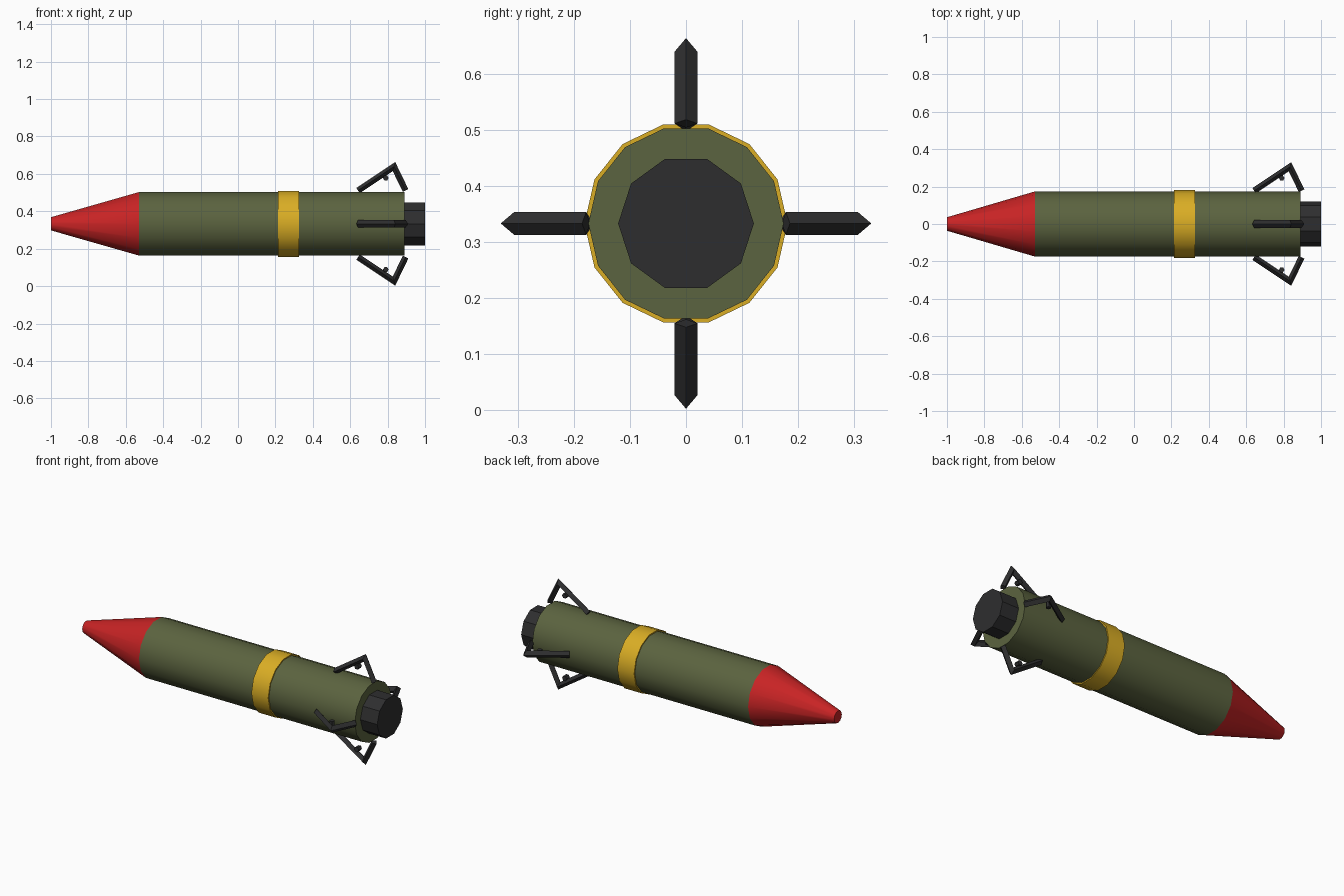
import bpy, bmesh
from math import sin, cos, tau, pi
from mathutils import Vector, Matrix

cube = bpy.data.objects.get("Cube")
if cube:
    bpy.data.objects.remove(cube, do_unlink=True)

AXIS_Z = 0.333  # height of the long axis


def material(name, rgb):
    m = bpy.data.materials.new(name)
    m.use_nodes = True
    m.diffuse_color = (*rgb, 1)
    m.node_tree.nodes["Principled BSDF"].inputs["Base Color"].default_value = (*rgb, 1)
    return m


RED = material("red", (0.58, 0.017, 0.018))
GREEN = material("olive green", (0.105, 0.125, 0.05))
YELLOW = material("yellow", (0.70, 0.42, 0.018))
DARK = material("dark grey", (0.027, 0.027, 0.028))


def finish(name, bm, mat, smooth=False):
    bmesh.ops.recalc_face_normals(bm, faces=bm.faces)
    mesh = bpy.data.meshes.new(name)
    bm.to_mesh(mesh)
    bm.free()
    mesh.materials.append(mat)
    obj = bpy.data.objects.new(name, mesh)
    obj.location.z = AXIS_Z
    bpy.context.collection.objects.link(obj)
    if smooth:
        bpy.ops.object.select_all(action="DESELECT")
        obj.select_set(True)
        bpy.context.view_layer.objects.active = obj
        bpy.ops.object.shade_smooth_by_angle(angle=pi / 6)
    return obj


def skin(bm, rings):
    """Bridge successive rings of points and cap both ends."""
    loops = [[bm.verts.new(p) for p in ring] for ring in rings]
    n = len(loops[0])
    for a, b in zip(loops, loops[1:]):
        for i in range(n):
            j = (i + 1) % n
            bm.faces.new((a[i], a[j], b[j], b[i]))
    bm.faces.new(loops[0])
    bm.faces.new(loops[-1])


def drum(name, sides, profile, mat):
    """Turned part along x from (x, radius) pairs."""
    bm = bmesh.new()
    skin(bm, [[(x, r * cos(tau * i / sides), r * sin(tau * i / sides))
               for i in range(sides)] for x, r in profile])
    return finish(name, bm, mat, True)


# Main body, nose, band and tail nozzle
drum("body", 14, [(-0.53, 0.174), (0.89, 0.174)], GREEN)
drum("nose_cone", 14, [(-1.0, 0.036), (-0.53, 0.174)], RED)
drum("band", 14, [(0.215, 0.181), (0.325, 0.181)], YELLOW)
drum("nozzle", 10, [(0.88, 0.121), (1.0, 0.121)], DARK)

# Bent fin frame: diamond bar swept along a mitred path in the x-z plane
PATH = [Vector((0.642, 0, 0.178)), Vector((0.834, 0, 0.306)), Vector((0.896, 0, 0.178))]
HALF_WIDTH, HALF_DEPTH = 0.0205, 0.0165


def fin_rings():
    dirs = [(b - a).normalized() for a, b in zip(PATH, PATH[1:])]
    normals = [Vector((-d.z, 0, d.x)) for d in dirs]
    mitre = (normals[0] + normals[1]).normalized()
    offsets = [normals[0], mitre / mitre.dot(normals[0]), normals[1]]
    side = Vector((0, HALF_WIDTH, 0))
    return [[p + o * HALF_DEPTH, p + side, p - o * HALF_DEPTH, p - side]
            for p, o in zip(PATH, offsets)]


def peg_rings():
    return [[(0.79 + 0.015 * cos(tau * i / 6), y, 0.245 + 0.015 * sin(tau * i / 6))
             for i in range(6)] for y in (-0.015, 0.015)]


# Four fins and their small pegs around the tail
for k, place in enumerate(("top", "right", "bottom", "left")):
    spin = Matrix.Rotation(k * tau / 4, 4, "X")
    for part, rings in (("fin", fin_rings()), ("fin_peg", peg_rings())):
        bm = bmesh.new()
        skin(bm, rings)
        bmesh.ops.transform(bm, matrix=spin, verts=bm.verts)
        finish(f"{place}_{part}", bm, DARK)
